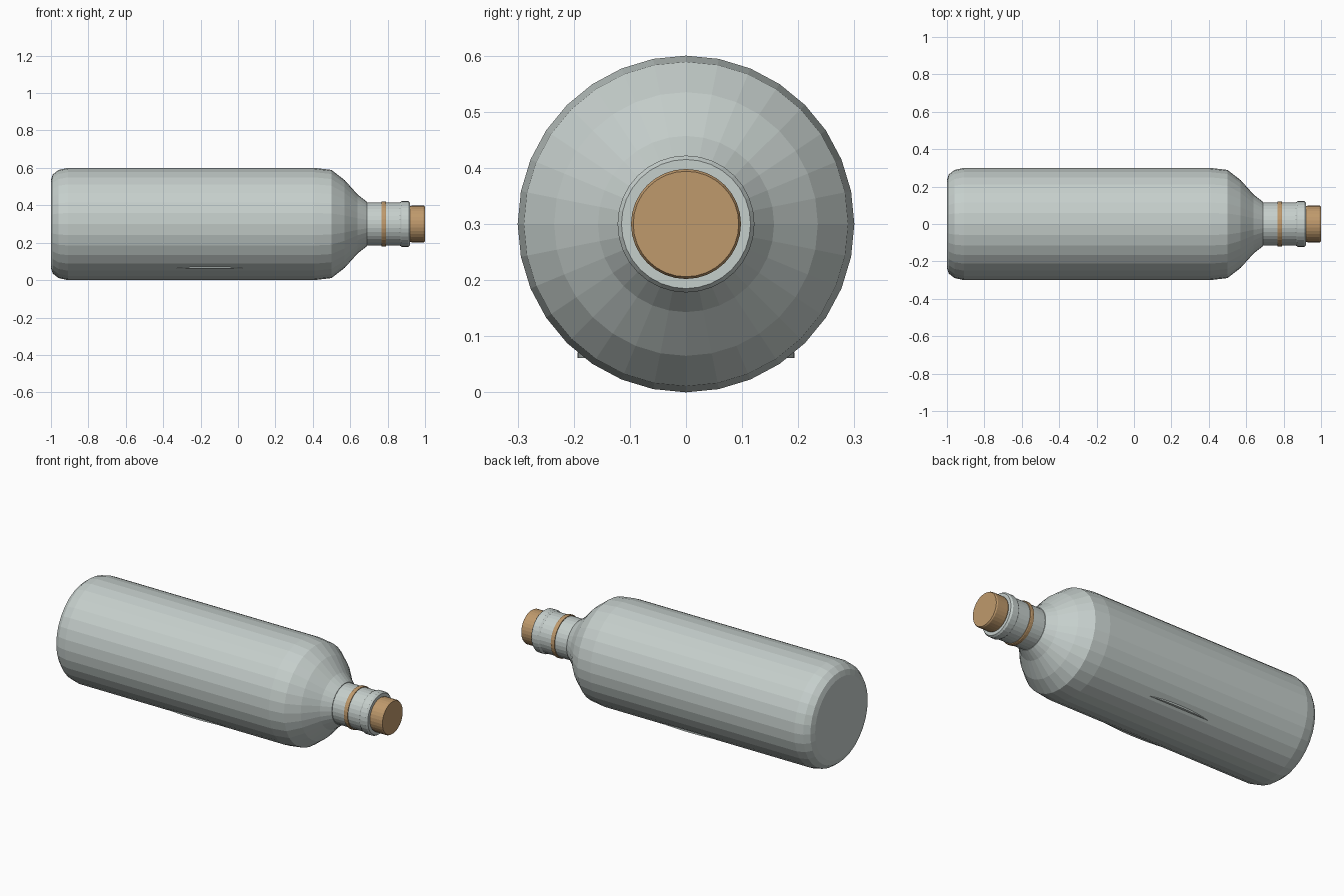
import bpy, bmesh, math

if "Cube" in bpy.data.objects:
    bpy.data.objects.remove(bpy.data.objects["Cube"])

R = 0.30   # body radius, also height of the bottle axis


def material(name, rgb):
    m = bpy.data.materials.new(name)
    m.diffuse_color = (*rgb, 1)
    m.use_nodes = True
    m.node_tree.nodes["Principled BSDF"].inputs["Base Color"].default_value = m.diffuse_color
    return m


glass = material("pale grey glass", (0.56, 0.62, 0.60))
cork_brown = material("cork brown", (0.52, 0.32, 0.15))


def finish(name, bm, mat):
    bmesh.ops.recalc_face_normals(bm, faces=bm.faces)
    me = bpy.data.meshes.new(name)
    bm.to_mesh(me)
    bm.free()
    me.materials.append(mat)
    ob = bpy.data.objects.new(name, me)
    bpy.context.collection.objects.link(ob)
    return ob


def lathe(name, profile, mat, sides=32):
    """Revolve (x, radius) points around the lying axis and cap both ends."""
    bm = bmesh.new()
    rings = []
    for x, r in profile:
        rings.append([bm.verts.new((x, r * math.sin(a), R + r * math.cos(a)))
                      for a in (2 * math.pi * i / sides for i in range(sides))])
    for a, b in zip(rings, rings[1:]):
        for i in range(sides):
            j = (i + 1) % sides
            bm.faces.new((a[i], a[j], b[j], b[i]))
    bm.faces.new(rings[0])
    bm.faces.new(rings[-1])
    return finish(name, bm, mat)


# Bottle body with rounded base and sloping shoulder
lathe("bottle_body", [
    (-1.0, 0.235), (-0.99, 0.265), (-0.96, 0.289), (-0.91, 0.30),
    (0.41, 0.30), (0.50, 0.289), (0.57, 0.235), (0.64, 0.157),
    (0.69, 0.118)], glass)

# Neck, flared lip and the recess that holds the stopper
lathe("neck_and_lip", [
    (0.68, 0.115), (0.865, 0.115), (0.875, 0.122), (0.91, 0.122),
    (0.92, 0.115), (0.92, 0.096), (0.86, 0.094)], glass)

# Decorative ring round the neck
lathe("neck_band", [
    (0.768, 0.112), (0.768, 0.119), (0.772, 0.121),
    (0.788, 0.121), (0.792, 0.119), (0.792, 0.112)], cork_brown)

# Stopper with softened edges
lathe("cork_stopper", [
    (0.86, 0.09), (0.92, 0.095), (0.928, 0.098),
    (0.993, 0.098), (1.0, 0.094)], cork_brown)

# Thin oval plate inside, whose long edges just break through the sides
bm = bmesh.new()
bmesh.ops.create_cone(bm, cap_ends=True, segments=64, radius1=1, radius2=1, depth=1)
for v in bm.verts:
    v.co = (v.co.x * 0.54 - 0.15, v.co.y * 0.193, v.co.z * 0.01 + 0.066)
finish("inner_plate", bm, glass)
